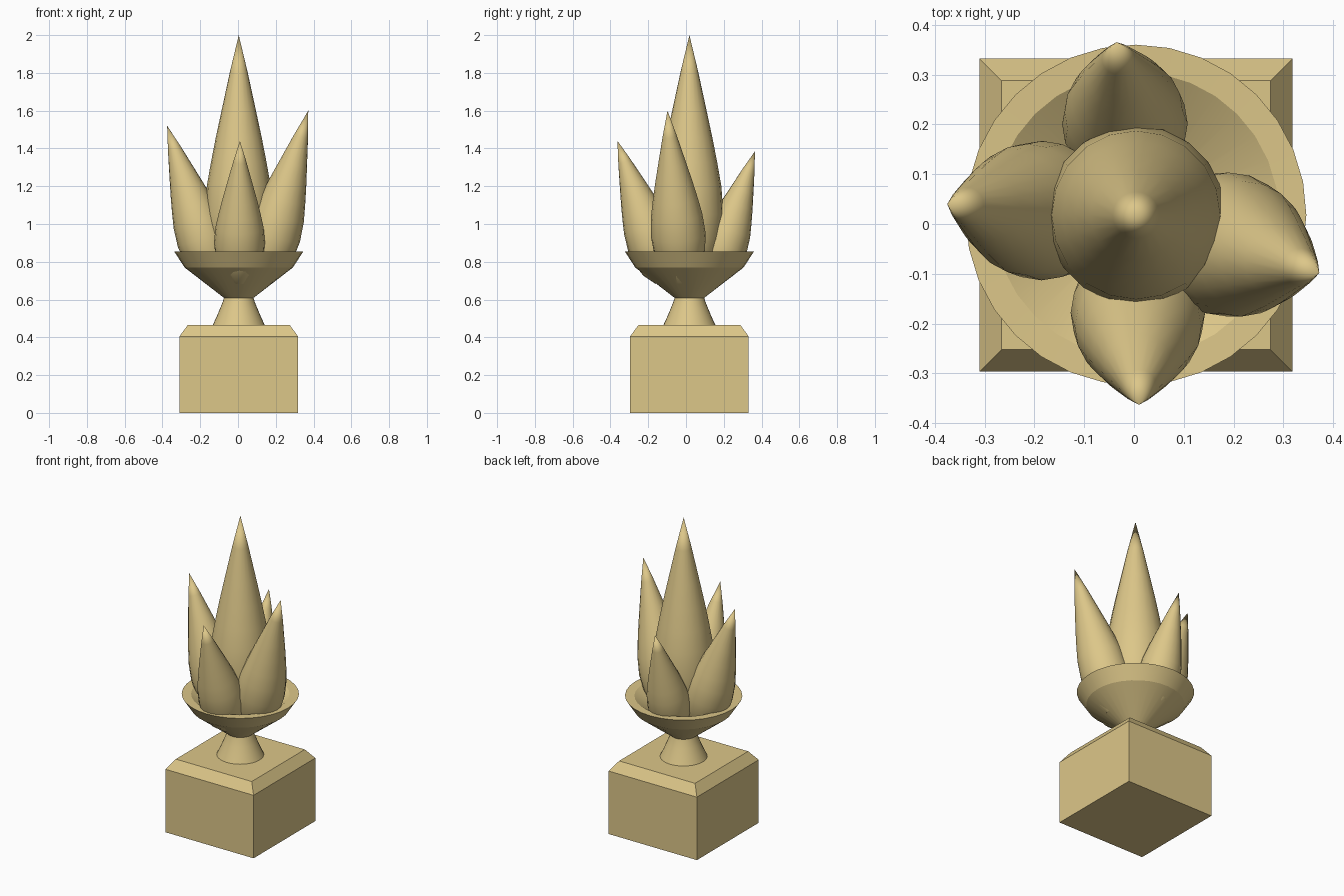
import bpy, bmesh, math
from mathutils import Vector

if "Cube" in bpy.data.objects:
    bpy.data.objects.remove(bpy.data.objects["Cube"])

CX, CY = 0.004, 0.018   # axis of the pedestal, bowl and central petal

stone = bpy.data.materials.new("sandstone")
stone.diffuse_color = (0.72, 0.57, 0.25, 1)
stone.use_nodes = True
stone.node_tree.nodes["Principled BSDF"].inputs["Base Color"].default_value = stone.diffuse_color


def finish(name, bm, smooth=None):
    bmesh.ops.recalc_face_normals(bm, faces=bm.faces)
    me = bpy.data.meshes.new(name)
    bm.to_mesh(me)
    bm.free()
    me.materials.append(stone)
    ob = bpy.data.objects.new(name, me)
    bpy.context.collection.objects.link(ob)
    if smooth:
        bpy.ops.object.select_all(action='DESELECT')
        ob.select_set(True)
        bpy.context.view_layer.objects.active = ob
        bpy.ops.object.shade_smooth_by_angle(angle=math.radians(smooth))
    return ob


def loft(name, profile, base, tip, sides, smooth=None, turn=0.0):
    """Rings of (radius, fraction along the axis base -> tip), capped at both ends."""
    base, tip = Vector(base), Vector(tip)
    axis = tip - base
    rot = Vector((0, 0, 1)).rotation_difference(axis)
    bm = bmesh.new()
    rings = []
    for r, t in profile:
        c = base + axis * t
        if r == 0:
            rings.append([bm.verts.new(c)])
            continue
        rings.append([bm.verts.new(c + rot @ Vector((r * math.cos(a), r * math.sin(a), 0)))
                      for a in (turn + 2 * math.pi * i / sides for i in range(sides))])
    for lo, hi in zip(rings, rings[1:]):
        for i in range(sides):
            j = (i + 1) % sides
            if len(hi) == 1:
                bm.faces.new((lo[i], lo[j], hi[0]))
            else:
                bm.faces.new((lo[i], lo[j], hi[j], hi[i]))
    for ring in (rings[0], rings[-1]):
        if len(ring) > 2:
            bm.faces.new(ring)
    return finish(name, bm, smooth)


def turned(name, profile, sides, smooth=None, turn=0.0):
    """Vertical turned part; the profile holds (radius, height)."""
    return loft(name, profile, (CX, CY, 0), (CX, CY, 1), sides, smooth, turn)


# Square pedestal with a bevelled top
R2 = math.sqrt(2)
turned("pedestal", [(0.314 * R2, 0), (0.314 * R2, 0.405), (0.27 * R2, 0.465)], 4, turn=math.pi / 4)

# Flared stem
turned("stem", [(0.14, 0.46), (0.117, 0.51), (0.098, 0.555), (0.084, 0.59), (0.077, 0.615)], 32, 30)

# Open bowl with a broad flat rim and a hollow inside
turned("bowl", [(0.077, 0.608), (0.287, 0.77), (0.342, 0.855), (0.287, 0.853), (0.06, 0.71)], 32, 15)

# Pointed petals: one upright in the middle, four leaning outwards
SHAPE = [(0.4, 0), (0.75, 0.08), (0.93, 0.17), (1, 0.27), (0.94, 0.385),
         (0.82, 0.48), (0.68, 0.58), (0.51, 0.69), (0.26, 0.85), (0, 1)]
PETALS = {
    "centre_petal": (0.18, (CX, CY, 0.70), (CX, CY, 2.0)),
    "left_petal": (0.14, (-0.115, 0.022, 0.70), (-0.375, 0.04, 1.52)),
    "right_petal": (0.145, (0.12, -0.02, 0.70), (0.372, -0.098, 1.60)),
    "front_petal": (0.135, (0.007, -0.11, 0.70), (0.01, -0.363, 1.44)),
    "back_petal": (0.126, (-0.012, 0.14, 0.70), (-0.035, 0.365, 1.385)),
}
for name, (radius, base, tip) in PETALS.items():
    loft(name, [(radius * r, t) for r, t in SHAPE], base, tip, 20, 40)
